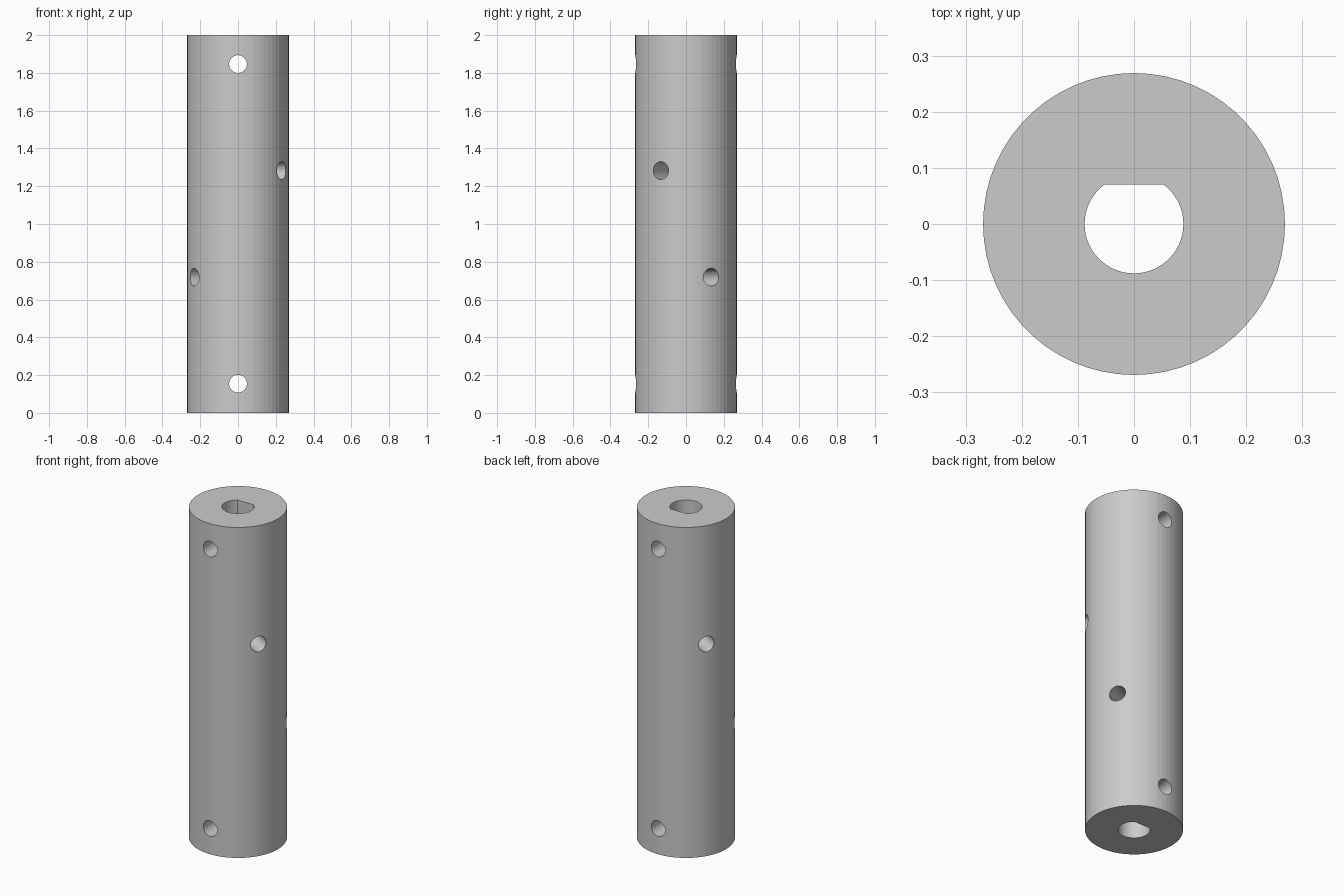
import bpy, bmesh, math
from mathutils import Matrix

HEIGHT, RADIUS, SIDES = 2.0, 0.269, 60
BORE, FLAT = 0.088, 0.07
HOLE = 0.047

cube = bpy.data.objects.get("Cube")
if cube:
    bpy.data.objects.remove(cube, do_unlink=True)

grey = bpy.data.materials.new("plain_grey")
grey.use_nodes = True
colour = (0.6, 0.6, 0.6, 1)
grey.diffuse_color = colour
grey.node_tree.nodes["Principled BSDF"].inputs["Base Color"].default_value = colour


def prism(name, outline, low, high, matrix=None):
    """Extrude a flat outline along z, then place it."""
    bm = bmesh.new()
    face = bm.faces.new([bm.verts.new((x, y, low)) for x, y in outline])
    top = bmesh.ops.extrude_face_region(bm, geom=[face])["geom"]
    verts = [v for v in top if isinstance(v, bmesh.types.BMVert)]
    bmesh.ops.translate(bm, verts=verts, vec=(0, 0, high - low))
    if matrix:
        bm.transform(matrix)
    bmesh.ops.recalc_face_normals(bm, faces=bm.faces)
    mesh = bpy.data.meshes.new(name)
    bm.to_mesh(mesh)
    bm.free()
    mesh.materials.append(grey)
    obj = bpy.data.objects.new(name, mesh)
    bpy.context.collection.objects.link(obj)
    return obj


def arc(radius, start, sweep, steps, closed=False):
    count = steps if closed else steps + 1
    angles = [start + sweep * i / steps for i in range(count)]
    return [(radius * math.cos(a), radius * math.sin(a)) for a in angles]


# Solid round rod
rod = prism("rod", arc(RADIUS, 0, math.tau, SIDES, True), 0, HEIGHT)

# D-shaped bore along the whole rod, flat towards the back
corner = math.asin(FLAT / BORE)
bore_outline = arc(BORE, math.pi - corner, math.pi + 2 * corner, 48)
cutters = [prism("bore_cutter", bore_outline, -0.1, HEIGHT + 0.1)]

# Cross holes climb the rod, each turned 60 degrees from the last
for i in range(7):
    z = 0.155 + i * 0.282
    turn = math.radians(90 - 120 * i)
    place = (Matrix.Translation((0, 0, z)) @ Matrix.Rotation(turn, 4, "Z")
             @ Matrix.Rotation(math.pi / 2, 4, "Y"))
    cutters.append(prism("cross_hole_cutter", arc(HOLE, 0, math.tau, 32, True),
                         -0.4, 0.4, place))

for cutter in cutters:
    cutter.hide_render = True
    cut = rod.modifiers.new("cut", "BOOLEAN")
    cut.operation = "DIFFERENCE"
    cut.solver = "EXACT"
    cut.object = cutter

# Bake the cuts and drop the cutters
bpy.context.view_layer.update()
graph = bpy.context.evaluated_depsgraph_get()
baked = bpy.data.meshes.new_from_object(rod.evaluated_get(graph))
rod.modifiers.clear()
rod.data = baked
for cutter in cutters:
    bpy.data.objects.remove(cutter, do_unlink=True)
